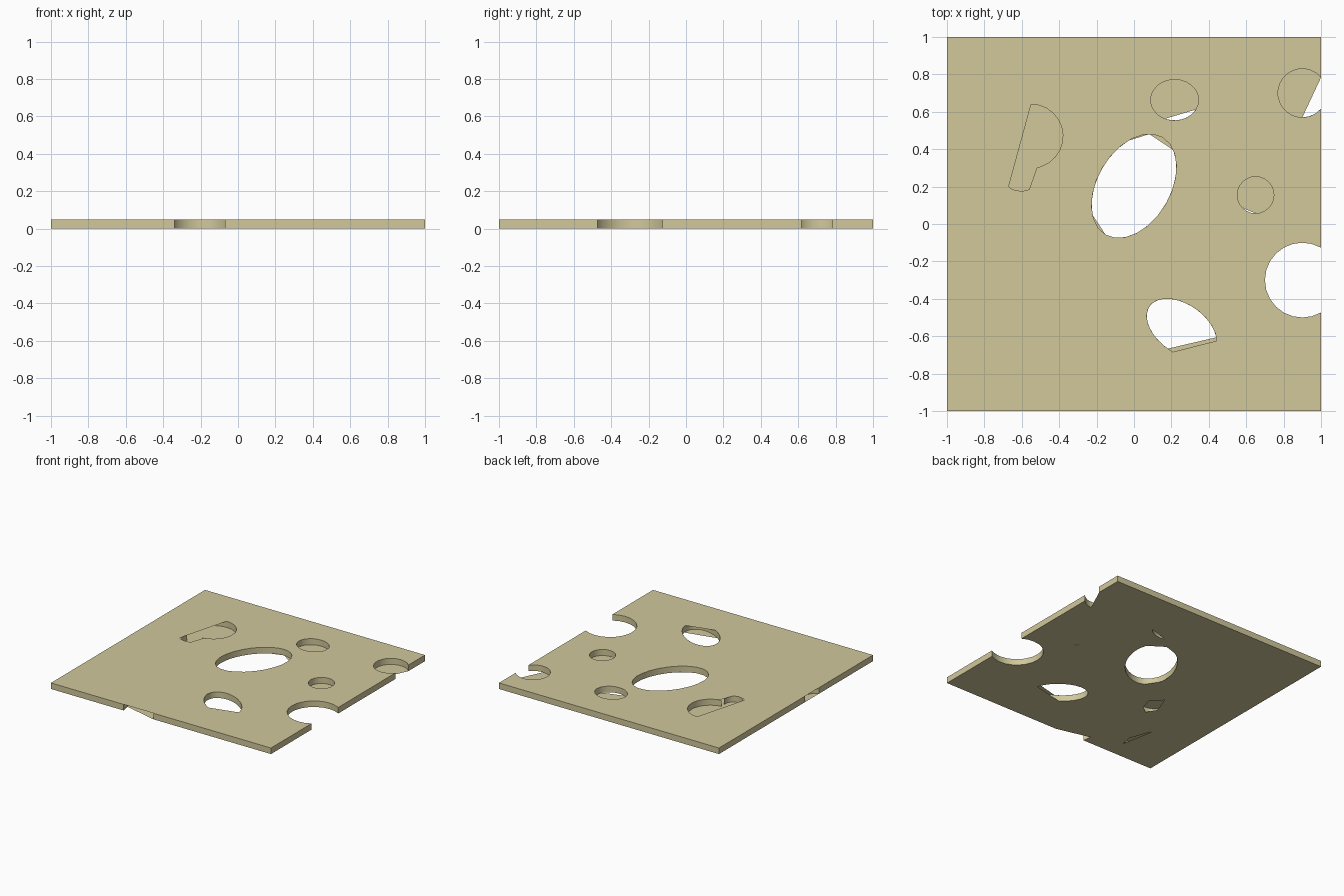
import bpy, bmesh, math

if "Cube" in bpy.data.objects:
    bpy.data.objects.remove(bpy.data.objects["Cube"])

H = 0.05  # slab thickness


def arc(cx, cy, rx, ry=None, a0=360, a1=0, tilt=0):
    """Clockwise elliptical arc; a full turn drops the duplicate end point."""
    ry = ry or rx
    n = max(2, round(abs(a0 - a1) / 15))
    full = abs(a0 - a1) >= 360
    t = math.radians(tilt)
    pts = []
    for i in range(n if full else n + 1):
        a = math.radians(a0 + (a1 - a0) * i / n)
        x, y = rx * math.cos(a), ry * math.sin(a)
        pts.append((cx + x * math.cos(t) - y * math.sin(t),
                    cy + x * math.sin(t) + y * math.cos(t)))
    return pts


def sheet(bm, loops, z, up):
    """Flat face bounded by an outline and hole loops."""
    edges = []
    for loop in loops:
        vs = [bm.verts.new((x, y, z)) for x, y in loop]
        edges += [bm.edges.new((vs[i - 1], vs[i])) for i in range(len(vs))]
    geom = bmesh.ops.triangle_fill(bm, edges=edges, use_beauty=True)["geom"]
    for f in geom:
        if isinstance(f, bmesh.types.BMFace):
            f.normal_update()
            if (f.normal.z > 0) != up:
                f.normal_flip()


def wall(bm, pts, closed=True):
    """Upright strip from the bottom to the top of the slab."""
    lo = [bm.verts.new((x, y, 0)) for x, y in pts]
    hi = [bm.verts.new((x, y, H)) for x, y in pts]
    for i in range(0 if closed else 1, len(pts)):
        bm.faces.new((lo[i - 1], lo[i], hi[i], hi[i - 1]))


# Holes, as (centre, radii, tilt)
def centre_hole(a0=360, a1=0):
    return arc(0, .203, .301, .195, a0, a1, 59.5)


def back_hole(a0=360, a1=0):
    return arc(.217, .663, .128, .109, a0, a1)


def small_hole(a0=360, a1=0):
    return arc(.65, .155, .098, None, a0, a1)


def front_hole(a0=360, a1=0):
    return arc(.255, -.56, .21, .13, a0, a1, -35)


# Bites out of the edges
right_bite = arc(.9, -.3, .2, None, -60, -300)
corner_bite = arc(.9, .7, .13, None, -39.7, -320.3)
corner_bite_low = arc(.9, .7, .13, None, -39.7, -90) + [(1, .783)]
front_bite = arc(-.205, -.92, .157, None, 210.6, -30.6)
left_bite = arc(-1.03, -.21, .095, None, 71.6, -71.6)

bm = bmesh.new()

# Top face
left_hole = arc(-.55, .47, .17, None, 90, -70) + [
    (-.52, .3), (-.56, .185), (-.6, .175), (-.65, .185), (-.67, .2)]
sheet(bm, [[(-1, -1), (1, -1)] + right_bite + corner_bite + [(1, 1), (-1, 1)],
           centre_hole(), back_hole(), small_hole(), front_hole(279, 25),
           left_hole], H, True)

# Bottom face, where most holes are only partly open
sheet(bm, [[(-1, -1), (-.34, -1), (-.355, -.93), (-.07, -1), (1, -1)]
           + right_bite + corner_bite_low + [(1, 1), (-1, 1)],
           centre_hole(145, 50) + centre_hole(21, 21)[:1] + centre_hole(-25, -180),
           back_hole(-28, -113), small_hole(-90, -135), front_hole(270, 32),
           [(-.367, -.327), (-.339, -.234), (-.42, -.145), (-.476, -.292), (-.426, -.374)],
           [(-.603, -.844), (-.585, -.755), (-.656, -.566)]], 0, False)

# Outer sides, running into the edge bites
wall(bm, [(-1, -1)] + front_bite + [(1, -1)] + right_bite + corner_bite
     + [(1, 1), (-1, 1)] + left_bite)

# Hole walls
for ring in (centre_hole(), back_hole(), small_hole(), front_hole(),
             arc(-.43, -.26, .125), arc(-.68, -.71, .15)):
    wall(bm, ring)
for strip in (arc(-.55, .47, .17, None, 90, -85),
              arc(-.55, .47, .17, None, -135, -270),
              arc(-.6, .245, .07, None, 30, -210)):
    wall(bm, strip, False)

bmesh.ops.remove_doubles(bm, verts=bm.verts, dist=1e-5)
mesh = bpy.data.meshes.new("cheese_slice")
bm.to_mesh(mesh)
bm.free()
slice_ob = bpy.data.objects.new("cheese_slice", mesh)
bpy.context.collection.objects.link(slice_ob)

# Cheese colour
mat = bpy.data.materials.new("cheese")
mat.diffuse_color = (.64, .58, .33, 1)
mat.use_nodes = True
mat.node_tree.nodes["Principled BSDF"].inputs["Base Color"].default_value = mat.diffuse_color
mesh.materials.append(mat)

bpy.context.view_layer.objects.active = slice_ob
slice_ob.select_set(True)
bpy.ops.object.shade_smooth_by_angle(angle=math.radians(30))
